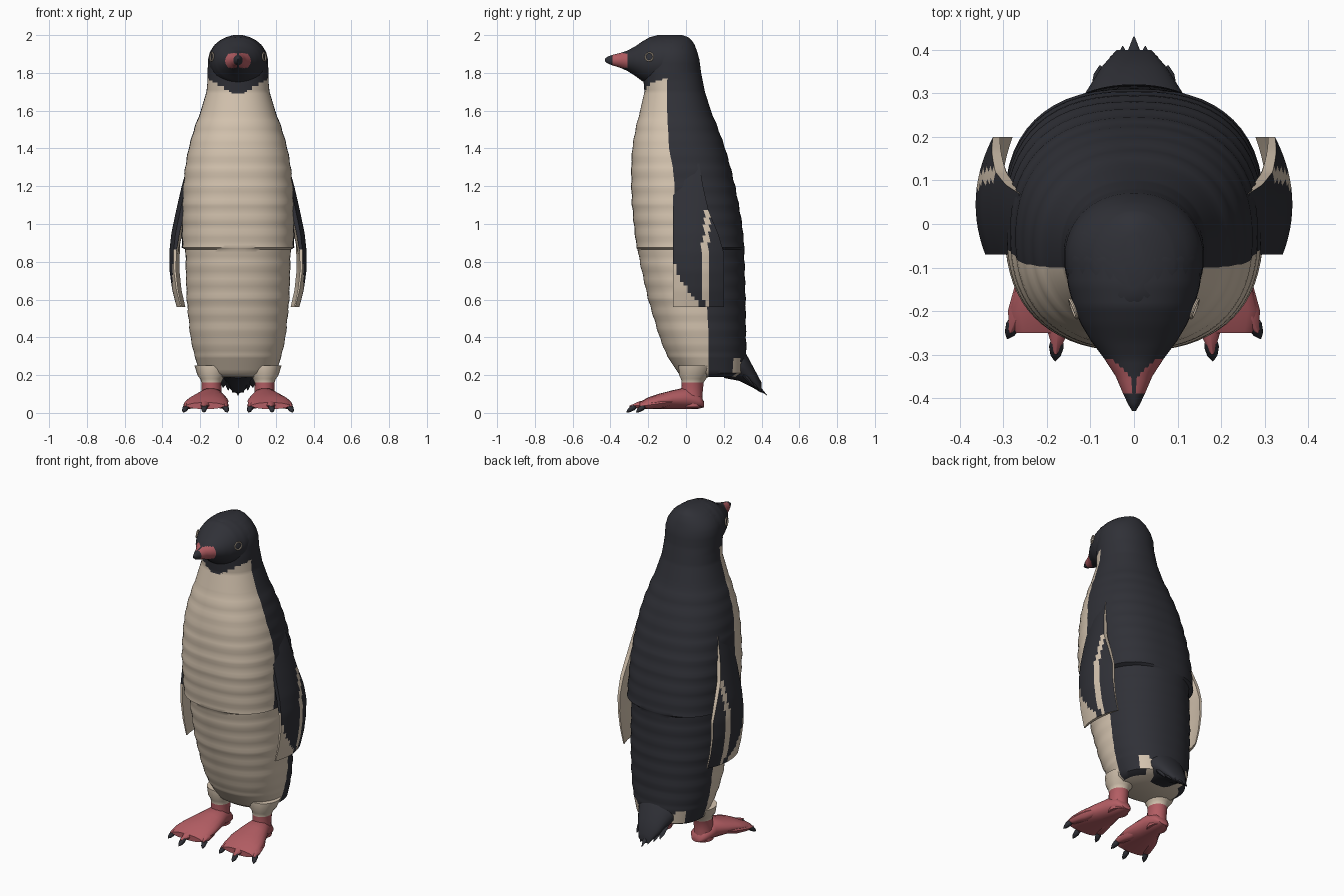
import bpy, math
from mathutils import Vector

if "Cube" in bpy.data.objects:
    bpy.data.objects.remove(bpy.data.objects["Cube"])


def material(name, rgb):
    m = bpy.data.materials.new(name)
    m.diffuse_color = (*rgb, 1)
    m.use_nodes = True
    m.node_tree.nodes["Principled BSDF"].inputs["Base Color"].default_value = m.diffuse_color
    return m


DARK, CREAM, PINK = range(3)
MATS = [material("charcoal feathers", (0.029, 0.030, 0.038)),
        material("cream feathers", (0.66, 0.55, 0.43)),
        material("pink skin", (0.45, 0.11, 0.125))]


def lerp_table(table, t):
    """Linear lookup of a row (key, values...) in an ascending table."""
    if t <= table[0][0]:
        return table[0][1:]
    for a, b in zip(table, table[1:]):
        if t <= b[0]:
            f = (t - a[0]) / (b[0] - a[0])
            return [p + (q - p) * f for p, q in zip(a[1:], b[1:])]
    return table[-1][1:]


def spow(v, p):
    return math.copysign(abs(v) ** p, v)


def loft(name, rings, rule, angle=50):
    """Skin closed rings of equal length, cap both ends, colour by rule(centre, column)."""
    n = len(rings[0])
    verts = [p for r in rings for p in r]
    faces, cols = [], []
    for i in range(len(rings) - 1):
        for j in range(n):
            k = (j + 1) % n
            faces.append((i * n + j, i * n + k, (i + 1) * n + k, (i + 1) * n + j))
            cols.append(j)
    faces += [tuple(reversed(range(n))), tuple(range(len(verts) - n, len(verts)))]
    cols += [0, 0]
    me = bpy.data.meshes.new(name)
    me.from_pydata(verts, [], faces)
    for m in MATS:
        me.materials.append(m)
    for p, c in zip(me.polygons, cols):
        p.material_index = rule(p.center, c)
    ob = bpy.data.objects.new(name, me)
    bpy.context.collection.objects.link(ob)
    bpy.ops.object.select_all(action='DESELECT')
    ob.select_set(True)
    bpy.context.view_layer.objects.active = ob
    bpy.ops.object.mode_set(mode='EDIT')
    bpy.ops.mesh.select_all(action='SELECT')
    bpy.ops.mesh.normals_make_consistent(inside=False)
    bpy.ops.object.mode_set(mode='OBJECT')
    bpy.ops.object.shade_smooth_by_angle(angle=math.radians(angle))
    return ob


def tube(name, stations, rule, n=20):
    """Loft of upright ellipses along y: (y, x centre, half width, z low, z high)."""
    rings = []
    for y, xc, rx, lo, hi in stations:
        rings.append([(xc + rx * math.cos(2 * math.pi * j / n), y,
                       (lo + hi) / 2 + (hi - lo) / 2 * math.sin(2 * math.pi * j / n))
                      for j in range(n)])
    return loft(name, rings, rule)


def spike(name, a, b, r, colour, flat=0.6, n=8):
    """Tapered spike from a to b."""
    a, b = Vector(a), Vector(b)
    d = (b - a).normalized()
    s = d.cross(Vector((0, 0, 1))).normalized()
    u = s.cross(d)
    rings = []
    for f, k in ((0, 0.8), (0.35, 1), (0.75, 0.7), (1, 0.08)):
        c = a.lerp(b, f)
        rings.append([c + r * k * (s * math.cos(2 * math.pi * j / n)
                      + u * flat * math.sin(2 * math.pi * j / n)) for j in range(n)])
    return loft(name, rings, lambda c, j: colour)


# Body: z, front y, back y, half width, squareness, y of the colour border
BODY = [(0.19, -0.01, 0.27, 0.17, 2.2, 0.12), (0.21, -0.04, 0.31, 0.20, 2.2, 0.12),
        (0.30, -0.10, 0.32, 0.23, 2.2, 0.12), (0.40, -0.14, 0.318, 0.252, 2.2, 0.12),
        (0.60, -0.20, 0.315, 0.272, 2.2, 0.11), (0.80, -0.245, 0.31, 0.278, 2.2, 0.08),
        (0.865, -0.255, 0.307, 0.278, 2.2, 0.05), (0.875, -0.262, 0.31, 0.298, 2.5, -0.07),
        (1.00, -0.277, 0.297, 0.297, 2.5, -0.06), (1.10, -0.286, 0.28, 0.295, 2.5, -0.06),
        (1.20, -0.29, 0.26, 0.29, 2.4, -0.06), (1.30, -0.29, 0.236, 0.28, 2.35, -0.07),
        (1.40, -0.285, 0.208, 0.262, 2.3, -0.09), (1.50, -0.268, 0.172, 0.234, 2.2, -0.095),
        (1.60, -0.243, 0.132, 0.197, 2.2, -0.10), (1.70, -0.22, 0.10, 0.167, 2.2, -0.10),
        (1.76, -0.225, 0.088, 0.161, 2.2, -0.10), (1.80, -0.23, 0.08, 0.161, 2.1, -0.08),
        (1.87, -0.225, 0.071, 0.159, 2.1, -0.08), (1.91, -0.22, 0.06, 0.149, 2.1, -0.08),
        (1.95, -0.21, 0.045, 0.123, 2, -0.08), (1.975, -0.20, 0.028, 0.092, 2, -0.08),
        (1.99, -0.185, 0.01, 0.06, 2, -0.08), (2.0, -0.15, -0.02, 0.025, 2, -0.08)]
N = 16  # columns in each quarter
levels = sorted({round(0.19 + 0.02 * i, 3) for i in range(90)} | {r[0] for r in BODY})
rings = []
for z in levels:
    f, b, w, e, border = lerp_table(BODY, z)
    c, a = (f + b) / 2, (b - f) / 2
    ripple = 0.002 * math.sin(z * 75) if 0.3 < z < 1.6 else 0
    s = max(-0.98, min(0.98, (border - c) / a))
    tb = math.asin(spow(s, e / 2))
    ts = [-math.pi / 2 + (tb + math.pi / 2) * i / N for i in range(N)]
    ts += [tb + (math.pi / 2 - tb) * i / N for i in range(N + 1)]
    half = [((w + ripple) * max(math.cos(t), 0) ** (2 / e),
             c + (a + ripple) * spow(math.sin(t), 2 / e)) for t in ts]
    rings.append([(x, y, z) for x, y in half] + [(-x, y, z) for x, y in half[-2:0:-1]])


def body_rule(c, j):
    front = j < N or j >= 3 * N
    if front and c.z < min(1.68 + 0.55 * abs(c.x), 1.765):
        return CREAM
    if 0.25 < c.y < 0.29 and c.z < 0.29:   # pale tufts beside the tail
        return CREAM
    return DARK


loft("body", rings, body_rule, 40)

# Face and beak
SNOUT = [(-0.43, 0.004, 1.862, 1.874), (-0.415, 0.013, 1.850, 1.886),
         (-0.39, 0.025, 1.840, 1.895), (-0.35, 0.042, 1.828, 1.905),
         (-0.31, 0.068, 1.81, 1.918), (-0.27, 0.098, 1.785, 1.94),
         (-0.23, 0.122, 1.755, 1.967), (-0.19, 0.139, 1.735, 1.99),
         (-0.14, 0.152, 1.73, 1.999), (-0.08, 0.155, 1.74, 2.0),
         (-0.02, 0.14, 1.76, 1.99), (0.02, 0.09, 1.80, 1.96)]
ys = sorted({round(-0.43 + 0.01 * i, 3) for i in range(46)} | {s[0] for s in SNOUT})
stations = []
for y in ys:
    rx, lo, hi = lerp_table(SNOUT, y)
    stations.append((y, 0, rx, lo, hi))


def face_rule(c, j):
    back = -0.345 + 0.9 * max(0, abs(c.x) - 0.015)
    return PINK if -0.388 < c.y < min(back, -0.31) and abs(c.x) > 0.006 else DARK


tube("face_and_beak", stations, face_rule, 40)

# Flippers: z, outer x, back y, thickness
FLIPPER = [(0.56, 0.325, 0.20, 0.018), (0.65, 0.348, 0.20, 0.026), (0.75, 0.362, 0.20, 0.035),
           (0.85, 0.364, 0.20, 0.045), (0.95, 0.353, 0.17, 0.06), (1.07, 0.328, 0.12, 0.07),
           (1.20, 0.298, 0.09, 0.06), (1.32, 0.265, 0.07, 0.04)]


def flipper_rule(c, j):
    if 13 < j < 29:                       # inner face
        return CREAM
    if c.z < 0.86 and c.y < -0.07 + 0.17 * (max(0, 0.86 - c.z) / 0.32) ** 1.8:
        return CREAM
    stripe = 0.105 - 0.04 * math.sin((c.z - 0.55) * 6)
    stripe = 0.095 if c.z > 0.9 else max(0.085, stripe)
    return CREAM if c.z < 1.07 and stripe < c.y < stripe + 0.03 else DARK


for side, label in ((1, "right"), (-1, "left")):
    rings = []
    for i in range(41):
        z = 0.56 + 0.76 * i / 40
        xo, yb, th = lerp_table(FLIPPER, z)
        outer = []
        for k in range(15):
            y = -0.07 + (yb + 0.07) * k / 14
            d = (y - 0.045) / 0.155
            outer.append((xo - 0.04 * d * d, y))
        inner = [(x - th * (0.35 + 0.65 * math.sin(math.pi * k / 14)), y)
                 for k, (x, y) in enumerate(outer)]
        rings.append([(side * x, y, z) for x, y in outer + inner[::-1]])
    loft(label + "_flipper", rings, flipper_rule, 40)

    # Eye ring
    bpy.ops.mesh.primitive_torus_add(
        major_radius=0.022, minor_radius=0.004, major_segments=20, minor_segments=6,
        location=(side * 0.139, -0.195, 1.885),
        rotation=Vector((side * 0.93, -0.36, 0.1)).to_track_quat('Z', 'Y').to_euler())
    eye = bpy.context.object
    eye.name = label + "_eye_ring"
    eye.data.materials.append(MATS[CREAM])

    # Leg with a feathered top
    leg = []
    for z, r, y in ((0.03, 0.055, 0.03), (0.10, 0.052, 0.03), (0.16, 0.053, 0.035),
                    (0.18, 0.06, 0.04), (0.20, 0.075, 0.045), (0.25, 0.09, 0.06)):
        leg.append([(side * 0.14 + r * math.cos(t * math.pi / 8),
                     y + 1.1 * r * math.sin(t * math.pi / 8), z) for t in range(16)])
    loft(label + "_leg", leg, lambda c, j: CREAM if c.z > 0.165 else PINK)

    # Webbed foot
    tube(label + "_foot", [(y, side * x, w, lo, hi) for y, x, w, lo, hi in (
        (0.095, 0.135, 0.03, 0.03, 0.06), (0.07, 0.137, 0.055, 0.022, 0.10),
        (0.0, 0.142, 0.066, 0.02, 0.135), (-0.07, 0.15, 0.09, 0.02, 0.12),
        (-0.14, 0.16, 0.11, 0.02, 0.102), (-0.20, 0.17, 0.115, 0.02, 0.082),
        (-0.25, 0.172, 0.10, 0.02, 0.055))], lambda c, j: PINK)

    # Three toes and claws on each foot
    for i, (x0, x1, y1) in enumerate(((0.11, 0.06, -0.25), (0.16, 0.18, -0.30),
                                      (0.21, 0.285, -0.25))):
        base, tip = (side * x0, -0.08, 0.06), (side * x1, y1, 0.035)
        spike(f"{label}_toe_{i}", base, tip, 0.036, PINK, 0.8)
        d = (Vector(tip) - Vector(base)).normalized()
        start = Vector(tip) - d * 0.035
        spike(f"{label}_claw_{i}", start, start + d * 0.05 + Vector((0, 0, -0.03)),
              0.017, DARK, 0.9)

# Tail: a wedge with a fan of stiff feathers
tube("tail", [(0.20, 0, 0.13, 0.185, 0.30), (0.28, 0, 0.125, 0.17, 0.36),
              (0.32, 0, 0.10, 0.15, 0.31), (0.36, 0, 0.075, 0.13, 0.235),
              (0.40, 0, 0.04, 0.105, 0.16)], lambda c, j: DARK)
for i in range(-3, 4):
    k = abs(i)
    spike(f"tail_feather_{i + 3}", (i * 0.025, 0.29, 0.22),
          (i * 0.026, 0.43 - 0.022 * k, 0.092 + 0.014 * k), 0.022, DARK, 0.6, 6)
